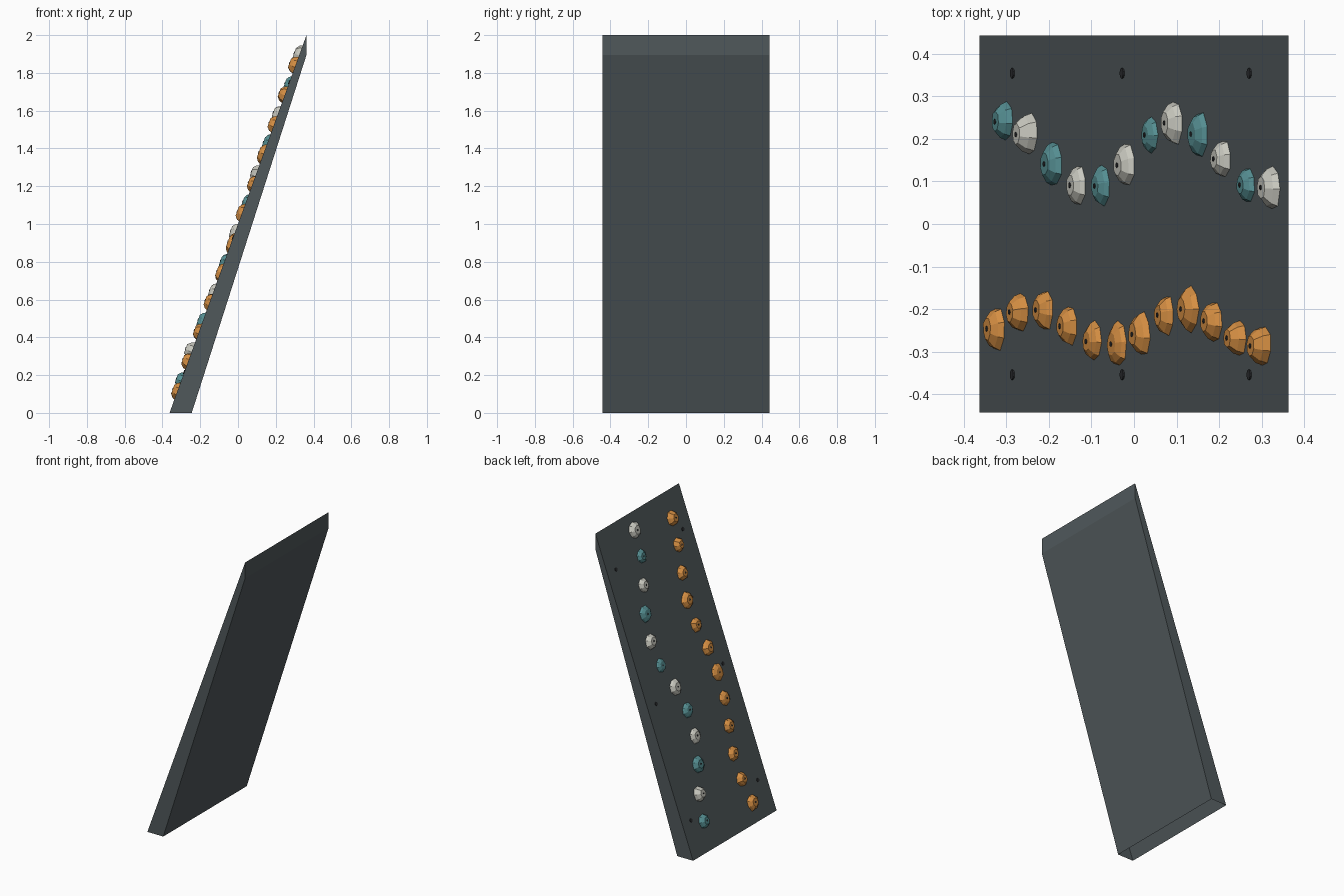
import bpy, bmesh, math, random
from mathutils import Matrix, Vector

random.seed(4)
if "Cube" in bpy.data.objects:
    bpy.data.objects.remove(bpy.data.objects["Cube"], do_unlink=True)


def make_material(name, colour):
    mat = bpy.data.materials.new(name)
    mat.use_nodes = True
    mat.diffuse_color = (*colour, 1)
    mat.node_tree.nodes["Principled BSDF"].inputs["Base Color"].default_value = (*colour, 1)
    return mat


slate = make_material("slate grey", (0.08, 0.098, 0.105))
orange = make_material("orange", (0.66, 0.27, 0.055))
teal = make_material("teal", (0.09, 0.27, 0.285))
white = make_material("off white", (0.58, 0.58, 0.52))
steel = make_material("dark steel", (0.025, 0.027, 0.03))

HALF_X, HALF_Y, HEIGHT = 0.3625, 0.4425, 2.0
SLOPE = Vector((2 * HALF_X, 0, HEIGHT)).normalized()
SIDE = Vector((0, 1, 0))
NORMAL = SLOPE.cross(SIDE).normalized()
if NORMAL.x > 0:
    NORMAL.negate()


def on_wall(x, y):
    """Frame on the climbing face: local z points out of the wall."""
    frame = Matrix((SIDE, NORMAL.cross(SIDE), NORMAL)).transposed().to_4x4()
    frame.translation = (x, y, (x + HALF_X) * HEIGHT / (2 * HALF_X))
    return frame


def add_object(name, bm, materials):
    bmesh.ops.recalc_face_normals(bm, faces=bm.faces)
    mesh = bpy.data.meshes.new(name)
    bm.to_mesh(mesh)
    bm.free()
    for mat in materials:
        mesh.materials.append(mat)
    obj = bpy.data.objects.new(name, mesh)
    bpy.context.collection.objects.link(obj)
    return obj


def ring_stack(bm, rings, material_index=0):
    """Join rings of (points) into a shell and cap the outer end."""
    loops = [[bm.verts.new(p) for p in ring] for ring in rings]
    count = len(loops[0])
    faces = [bm.faces.new((a[i], a[(i + 1) % count], b[(i + 1) % count], b[i]))
             for a, b in zip(loops, loops[1:]) for i in range(count)]
    faces.append(bm.faces.new(loops[-1]))
    for face in faces:
        face.material_index = material_index


def circle(radius, height, count):
    return [Vector((radius * math.cos(math.tau * i / count),
                    radius * math.sin(math.tau * i / count), height))
            for i in range(count)]


# Leaning panel, open underneath
profile = [(-HALF_X, 0), (-0.245, 0), (HALF_X, 1.895), (HALF_X, HEIGHT)]
bm = bmesh.new()
near, far = [[bm.verts.new((x, y, z)) for x, z in profile] for y in (-HALF_Y, HALF_Y)]
bm.faces.new(near)
bm.faces.new(far[::-1])
for i in range(1, len(profile)):
    j = (i + 1) % len(profile)
    bm.faces.new((near[i], near[j], far[j], far[i]))
add_object("wall_panel", bm, [slate])


# Faceted hold with a small bolt in its outer face
def add_hold(name, x, y, radius, depth, mat):
    bm = bmesh.new()
    sides = 8
    turn = Matrix.Rotation(random.uniform(0, math.tau), 3, "Z")
    jitter = [random.uniform(0.9, 1.05) for _ in range(sides)]
    rings = []
    for scale, level in ((1, 0), (0.87, 0.5), (0.52, 1)):
        ring = circle(radius * scale, depth * level, sides)
        rings.append([turn @ Vector((p.x * k, p.y * k, p.z)) for p, k in zip(ring, jitter)])
    ring_stack(bm, rings)
    ring_stack(bm, [circle(0.006, depth - 0.002, 8), circle(0.006, depth + 0.002, 8)], 1)
    obj = add_object(name, bm, [mat, steel])
    obj.matrix_world = on_wall(x, y)


def add_row(name, first_x, places, radii, depths, mats):
    """Evenly climbing row of holds; sizes are in thousandths."""
    for i, (y, r, d) in enumerate(zip(places, radii, depths)):
        add_hold(f"{name}_{i + 1}", first_x + 0.0568 * i, y / 1000, r / 1000, d / 1000,
                 mats[i % len(mats)])


add_row("left_hold", -0.3,
        (240, 210, 141, 91, 89, 138, 209, 237, 211, 153, 92, 86),
        (47, 50, 54, 50, 49, 54, 46, 52, 54, 45, 45, 55),
        (28, 36, 26, 22, 21, 25, 17, 28, 22, 26, 21, 29), (teal, white))
add_row("right_hold", -0.32,
        (-246, -207, -202, -240, -276, -282, -259, -214, -200, -228, -268, -286),
        (53, 47, 50, 46, 48, 55, 52, 48, 54, 49, 45, 50),
        (27, 31, 26, 26, 21, 19, 27, 24, 26, 29, 32, 34), (orange,))

# Panel bolts along both edges
for side, label in ((-1, "right"), (1, "left")):
    for i, x in enumerate((-0.284, -0.026, 0.272)):
        bm = bmesh.new()
        ring_stack(bm, [circle(0.012, 0, 10), circle(0.012, 0.004, 10)])
        bolt = add_object(f"{label}_panel_bolt_{i + 1}", bm, [steel])
        bolt.matrix_world = on_wall(x, side * 0.354)
